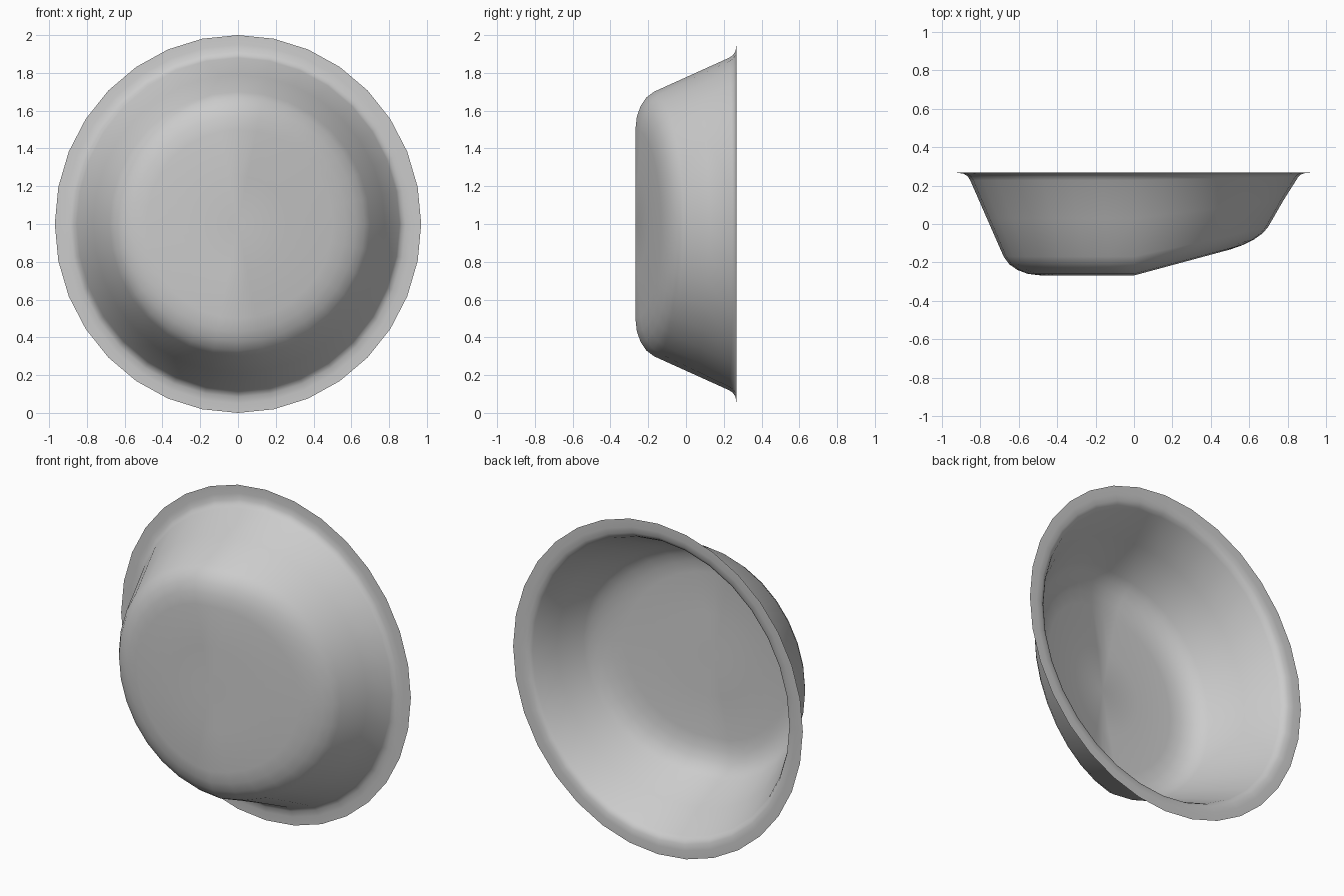
import bpy, bmesh, math

if "Cube" in bpy.data.objects:
    bpy.data.objects.remove(bpy.data.objects["Cube"])

SIDES = 32
DEPTH = 0.268      # half depth along y
SLOPE = 0.27       # lift of the floor on the right half

# Basin profile (radius, y) from the outer lip to the floor
PROFILE = [(1.0, 0.268), (0.95, 0.267), (0.915, 0.262), (0.893, 0.248), (0.88, 0.228),
           (0.79, 0.029), (0.70, -0.17), (0.67, -0.21), (0.625, -0.24),
           (0.57, -0.26), (0.50, -0.268), (0.25, -0.268)]


def place(radius, y, angle):
    """Oval ring point, with the floor lifted towards +x."""
    x = 0.97 * radius * math.cos(angle)
    z = 1 + radius * math.sin(angle)
    w = (DEPTH - y) / (2 * DEPTH)
    if x > 0:
        x *= 1 + 0.035 * w
        y += SLOPE * x * w
    return x, y, z


# Basin shell: lathed rings closed by a fan at the floor centre
bm = bmesh.new()
rings = [[bm.verts.new(place(r, y, 2 * math.pi * i / SIDES)) for i in range(SIDES)]
         for r, y in PROFILE]
centre = bm.verts.new((0, -DEPTH, 1))
for a, b in zip(rings, rings[1:]):
    for i in range(SIDES):
        j = (i + 1) % SIDES
        bm.faces.new((a[i], a[j], b[j], b[i]))
for i in range(SIDES):
    bm.faces.new((rings[-1][i], rings[-1][(i + 1) % SIDES], centre))
bmesh.ops.recalc_face_normals(bm, faces=bm.faces)

mesh = bpy.data.meshes.new("basin")
bm.to_mesh(mesh)
bm.free()
basin = bpy.data.objects.new("basin", mesh)
bpy.context.collection.objects.link(basin)

# Smooth shading
for poly in mesh.polygons:
    poly.use_smooth = True
